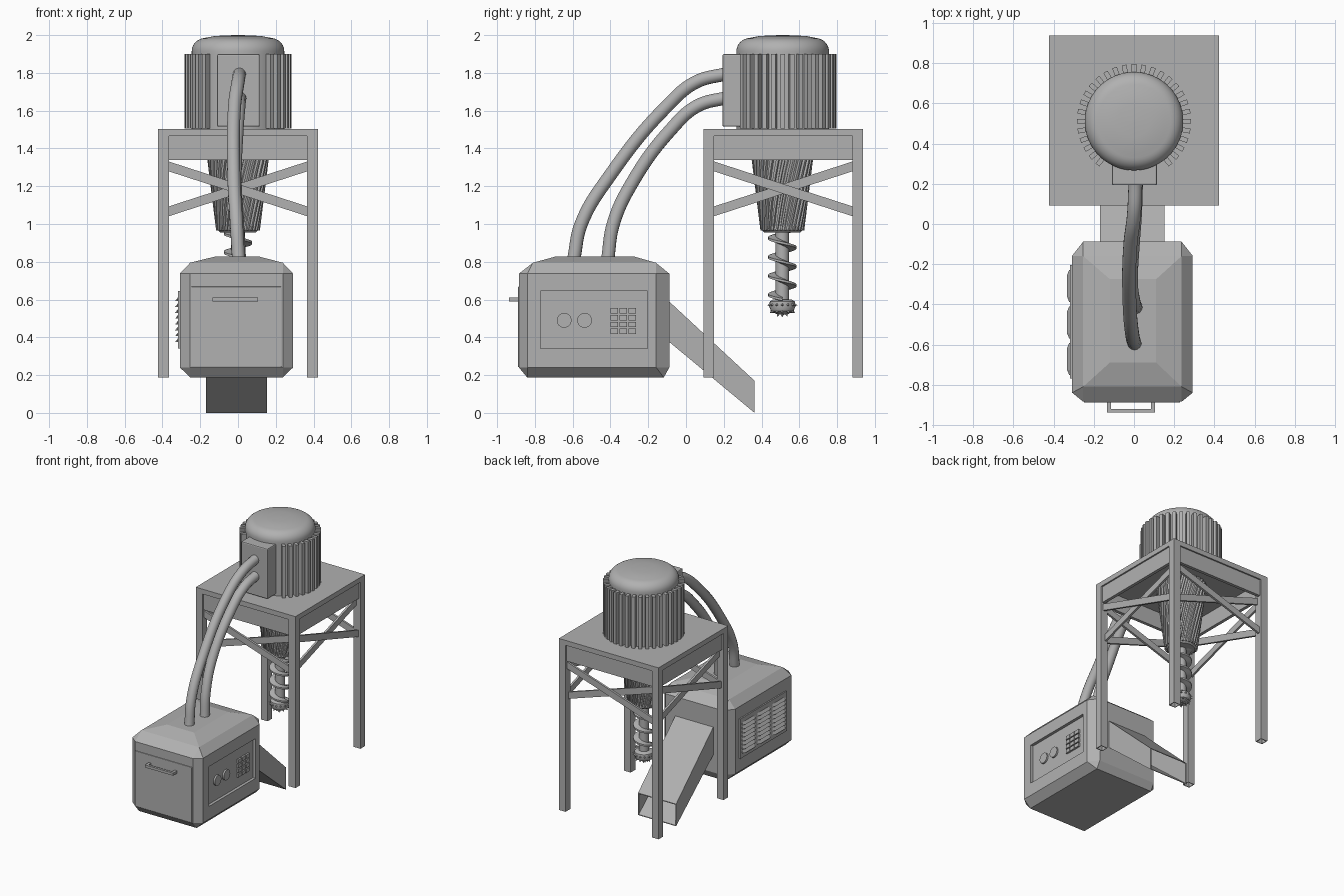
import bpy, bmesh
from math import sin, cos, pi, radians
from mathutils import Vector, Matrix

if "Cube" in bpy.data.objects:
    bpy.data.objects.remove(bpy.data.objects["Cube"])

CX, CY = 0.0, 0.515          # stand and motor axis


def obj(name, verts, faces, smooth=None):
    me = bpy.data.meshes.new(name)
    bm = bmesh.new()
    vs = [bm.verts.new(v) for v in verts]
    for f in faces:
        bm.faces.new([vs[i] for i in f])
    bmesh.ops.recalc_face_normals(bm, faces=bm.faces)
    bm.to_mesh(me)
    bm.free()
    o = bpy.data.objects.new(name, me)
    bpy.context.collection.objects.link(o)
    if smooth:
        bpy.ops.object.select_all(action='DESELECT')
        o.select_set(True)
        bpy.context.view_layer.objects.active = o
        bpy.ops.object.shade_smooth_by_angle(angle=radians(smooth))
    return o


BOX_F = [(0, 1, 3, 2), (4, 6, 7, 5), (0, 4, 5, 1), (2, 3, 7, 6), (0, 2, 6, 4), (1, 5, 7, 3)]


def boxes(name, items, bevel=0):
    """Each item: (x0,x1,y0,y1,z0,z1[,matrix])"""
    verts, faces = [], []
    for it in items:
        n = len(verts)
        m = it[6] if len(it) > 6 else Matrix()
        verts += [m @ Vector((x, y, z)) for x in it[:2] for y in it[2:4] for z in it[4:6]]
        faces += [tuple(i + n for i in f) for f in BOX_F]
    o = obj(name, verts, faces)
    if bevel:
        b = o.modifiers.new("bevel", 'BEVEL')
        b.width, b.segments = bevel, 2
    return o


def rings(name, rs, smooth=None, closed=False):
    """Skin a list of equal-length rings, capping both ends"""
    n, verts, faces = len(rs[0]), [v for r in rs for v in r], []
    count = len(rs) if closed else len(rs) - 1
    for k in range(count):
        a, b = k * n, (k + 1) % len(rs) * n
        faces += [(a + i, a + (i + 1) % n, b + (i + 1) % n, b + i) for i in range(n)]
    if not closed:
        faces += [tuple(range(n))[::-1], tuple(range(len(verts) - n, len(verts)))]
    return obj(name, verts, faces, smooth)


def lathe(name, profile, seg=48, smooth=35, cy=CY):
    return rings(name, [[(CX + r * cos(2 * pi * i / seg), cy + r * sin(2 * pi * i / seg), z)
                         for i in range(seg)] for r, z in profile], smooth)


# --- stand ---
T0, T1 = CY - 0.423, CY + 0.423
boxes("stand_top", [(-.423, .423, T0, T1, 1.465, 1.503)])
for i, x in enumerate((-.423, .366)):           # square tube legs, open at the foot
    for j, y in enumerate((T0, T1 - .057)):
        sq = [[(x + t, y + t), (x + .057 - t, y + t), (x + .057 - t, y + .057 - t), (x + t, y + .057 - t)]
              for t in (0, .005)]
        rings("stand_leg_%d" % (2 * i + j), [[(a, b, z) for a, b in sq[k]]
              for k, z in ((0, 1.465), (0, .187), (1, .187), (1, 1.46))], closed=False)
side_turns = [Matrix.Translation((CX, CY, 0)) @ Matrix.Rotation(k * pi / 2, 4, 'Z') for k in range(4)]
boxes("stand_aprons", [(-.366, .366, -.412, -.388, 1.34, 1.465, m) for m in side_turns])
for k, m in enumerate(side_turns):
    verts, faces = [], []
    for s, y in ((1, -.405), (-1, -.388)):      # crossed sloping braces
        n = len(verts)
        for x, z in ((-.37, 1.28), (.37, 1.04)):
            verts += [m @ Vector((s * x, y + dy, z + dz)) for dy in (0, .016) for dz in (0, .052)]
        faces += [tuple(i + n for i in f) for f in BOX_F]
    obj("stand_brace_%d" % k, verts, faces)

# --- motor ---
dome = [(.17 + .075 * cos(a), 1.915 + .07 * sin(a)) for a in [i * pi / 20 for i in range(10)]]
lathe("motor_body", [(.245, 1.50), (.245, 1.9)] + dome +
      [(.16, 1.988), (.13, 1.994), (.08, 1.998), (.01, 2.0)], 64, cy=.512)
boxes("motor_fins", [(-.012, .012, -.284, -.235, 1.505, 1.9,
                      Matrix.Translation((CX, .512, 0)) @ Matrix.Rotation(radians(a), 4, 'Z'))
                     for a in range(40, 321, 10)])
boxes("motor_terminal_box", [(-.11, .115, .193, .34, 1.515, 1.9)], .008)

# --- fluted gearbox cone with twisted ridges ---
CY = .51
teeth, levels = 30, 8
cone = []
for k in range(levels + 1):
    t = k / levels
    z, r = .965 + .5 * t, .112 + .062 * t
    cone.append([(CX + (r + d) * cos(a), CY + (r + d) * sin(a), z)
                 for i in range(teeth)
                 for f, d in ((0, -.01), (.4, -.01), (.5, .004), (.9, .004))
                 for a in [2 * pi * (i + f) / teeth + .7 * t]])
rings("gearbox_cone", cone)
lathe("gearbox_collar", [(.095, .955), (.108, .968), (.108, .99)], cy=CY)

# --- drill ---
lathe("drill_shaft", [(.036, .57), (.036, .97)], 24, cy=CY)
turns, spt = 3.7, 28
flight = []
for i in range(int(turns * spt) + 1):
    a, z = -2 * pi * i / spt, .6 + .37 * i / (turns * spt)
    flight.append([(CX + r * cos(a), CY + r * sin(a), z + dz)
                   for r, dz in ((.03, -.014), (.075, -.006), (.075, .006), (.03, .014))])
rings("drill_flight", flight, 40)
lathe("drill_head", [(.05, .6), (.066, .59), (.07, .565), (.06, .54), (.035, .525), (.01, .52)], 24, cy=CY)
verts, faces = [], []
for count, r, z, out, down in ((14, .063, .572, 1, .1), (11, .052, .54, 1, .7), (6, .025, .527, .3, 1), (1, 0, .525, 0, 1)):
    for i in range(count):                      # studs as small pyramids
        a = 2 * pi * i / count
        rad = Vector((cos(a), sin(a), 0))
        d = (rad * out - Vector((0, 0, down))).normalized()
        u = Vector((-sin(a), cos(a), 0))
        w = d.cross(u)
        c = Vector((CX, CY, z)) + rad * r
        n = len(verts)
        verts += [c + u * .011, c + w * .011, c - u * .011, c - w * .011, c + d * .019]
        faces += [(n, n + 1, n + 4), (n + 1, n + 2, n + 4), (n + 2, n + 3, n + 4),
                  (n + 3, n, n + 4), (n, n + 3, n + 2, n + 1)]
obj("drill_studs", verts, faces)

# --- generator cabinet ---
X0, X1, Y0, Y1 = -.308, .292, -.885, -.088


def octo(z, ax, b0, b1):
    """Ring with corners cut by ax in x, b0/b1 in y at front/back"""
    return [(X0 + ax, Y0, z), (X1 - ax, Y0, z), (X1, Y0 + b0, z), (X1, Y1 - b1, z),
            (X1 - ax, Y1, z), (X0 + ax, Y1, z), (X0, Y1 - b1, z), (X0, Y0 + b0, z)]


def quad(z, x0, x1, y0, y1):
    return [(x0, y0, z), (x1, y0, z), (x1, y0, z), (x1, y1, z),
            (x1, y1, z), (x0, y1, z), (x0, y1, z), (x0, y0, z)]


cab = rings("cabinet", [quad(.187, X0 + .055, X1 - .055, Y0 + .045, Y1 - .03), octo(.241, .055, .045, .07),
                        octo(.737, .055, .045, .07), quad(.795, X0 + .055, X1 - .055, -.81, -.16),
                        quad(.828, -.12, .11, -.69, -.275)])
bm = bmesh.new()
bm.from_mesh(cab.data)
bmesh.ops.remove_doubles(bm, verts=bm.verts, dist=1e-4)
bmesh.ops.recalc_face_normals(bm, faces=bm.faces)
bm.to_mesh(cab.data)
bm.free()
cut = boxes("panel_recess_cutter", [(.27, .4, -.77, -.205, .34, .645)])
cut.hide_render = True
cut.hide_viewport = True
mod = cab.modifiers.new("panel_recess", 'BOOLEAN')
mod.operation, mod.object, mod.solver = 'DIFFERENCE', cut, 'EXACT'

# door and handle on the front
boxes("cabinet_door", [(-.25, .23, -.89, -.87, .243, .668)], .003)
boxes("door_handle", [(-.135, .105, -.938, -.92, .59, .61),
                      (-.135, -.115, -.922, -.885, .59, .61), (.085, .105, -.922, -.885, .59, .61)])
# dials and keypad on the right
for i, y in enumerate((-.645, -.537)):
    rings("dial_%d" % i, [[(x, y + .039 * cos(a), .49 + .039 * sin(a)) for a in [2 * pi * k / 32 for k in range(32)]]
                          for x in (.262, .283)], 30)
boxes("keypad", [(.265, .284, -.40 + c * .048, -.36 + c * .048, .418 + r * .036, .446 + r * .036)
                 for c in range(3) for r in range(4)])
# louvred vents on the left
boxes("vent_plate", [(-.318, -.3, -.77, -.205, .34, .645)])
verts, faces = [], []
for c in range(3):
    y0 = -.752 + c * .182
    for r in range(8):
        z, n = .375 + r * .031, len(verts)
        for y, k in ((y0, .3), (y0 + .025, 1), (y0 + .135, 1), (y0 + .16, .3)):
            verts += [(-.315, y, z), (-.318 - .015 * k, y, z), (-.315, y, z + .023)]
        faces += [(n, n + 1, n + 2), (n + 11, n + 10, n + 9)]
        for s in range(3):
            p = n + 3 * s
            faces += [(p + i, p + (i + 1) % 3, p + 3 + (i + 1) % 3, p + 3 + i) for i in range(3)]
obj("vent_louvres", verts, faces)


# --- chute: open tube sloping to the ground ---
def mouth(y, z0, z1, t):
    return [(-.17 + t, y, z0 + t), (.153 - t, y, z0 + t), (.153 - t, y, z1 - t), (-.17 + t, y, z1 - t)]


rings("chute", [mouth(-.1, .385, .6, 0), mouth(.363, 0, .17, 0),
                mouth(.363, 0, .17, .006), mouth(-.1, .385, .6, .006)], closed=True)


# --- hoses ---
def hose(name, pts):
    cu = bpy.data.curves.new(name, 'CURVE')
    cu.dimensions, cu.bevel_depth, cu.bevel_resolution = '3D', .035, 5
    cu.resolution_u, cu.use_fill_caps = 10, True
    sp = cu.splines.new('BEZIER')
    sp.bezier_points.add(len(pts) - 1)
    for p, co in zip(sp.bezier_points, pts):
        p.co = co
        p.handle_left_type = p.handle_right_type = 'AUTO'
    bpy.context.collection.objects.link(bpy.data.objects.new(name, cu))


hose("outer_hose", [(.003, -.595, .81), (-.008, -.555, 1.0), (-.022, -.4, 1.26),
                    (-.018, -.1, 1.625), (0, .05, 1.75), (.008, .22, 1.797)])
hose("inner_hose", [(.008, -.415, .81), (-.003, -.385, 1.0), (-.015, -.29, 1.21),
                    (-.005, -.08, 1.5), (.005, .06, 1.625), (.01, .22, 1.67)])

# --- dark grey metal on every part ---
metal = bpy.data.materials.new("dark_metal")
metal.diffuse_color = (.44, .44, .44, 1)
metal.use_nodes = True
metal.node_tree.nodes["Principled BSDF"].inputs["Base Color"].default_value = metal.diffuse_color
for o in bpy.context.collection.objects:
    o.data.materials.append(metal)
